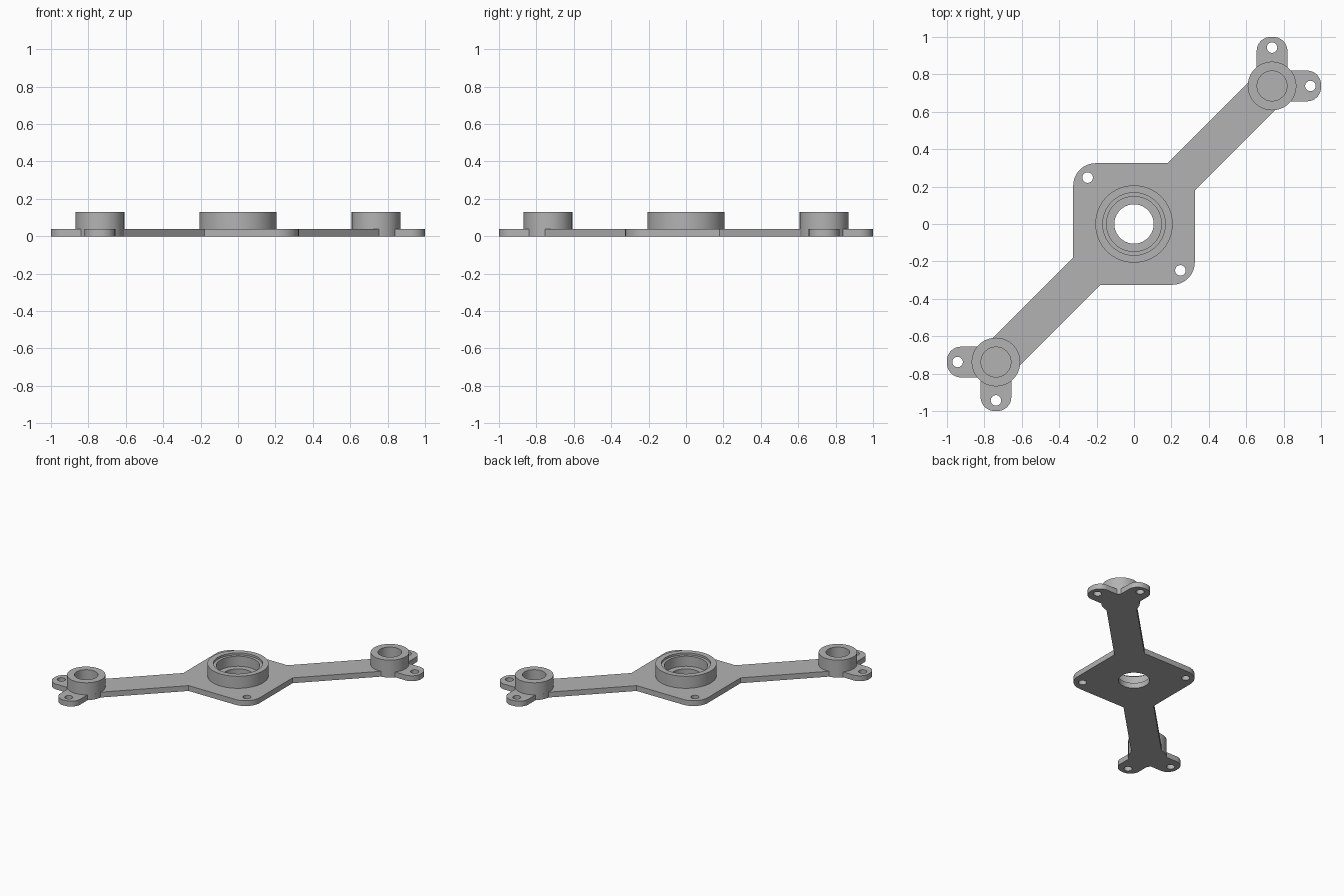
import bpy, bmesh, math

cube = bpy.data.objects.get("Cube")
if cube:
    bpy.data.objects.remove(cube, do_unlink=True)

GREY = (0.45, 0.45, 0.45, 1.0)
mat = bpy.data.materials.new("Plain grey")
mat.use_nodes = True
mat.diffuse_color = GREY
mat.node_tree.nodes["Principled BSDF"].inputs["Base Color"].default_value = GREY

THICK = 0.04      # base plate thickness
TOP = 0.13        # height of the bosses
HALF = 0.325      # half width of the centre square
C = 0.738         # end boss centre, on the diagonal
R_BOSS = 0.13
TAB = 0.082       # half width of a screw tab


def arc(cx, cy, r, a0, a1, n=12):
    """Points on an arc, angles in degrees."""
    angles = [math.radians(a0 + (a1 - a0) * i / n) for i in range(n + 1)]
    return [(cx + r * math.cos(a), cy + r * math.sin(a)) for a in angles]


def circle(cx, cy, r, n=32):
    return arc(cx, cy, r, 0, 360, n)[:-1]


def finish(obj):
    """Smooth the curved walls and keep the edges sharp."""
    bpy.ops.object.select_all(action='DESELECT')
    obj.select_set(True)
    bpy.context.view_layer.objects.active = obj
    if obj.type == 'CURVE':
        bpy.ops.object.convert(target='MESH')
        obj = bpy.context.view_layer.objects.active
    bm = bmesh.new()
    bm.from_mesh(obj.data)
    bmesh.ops.remove_doubles(bm, verts=bm.verts, dist=1e-5)
    bmesh.ops.recalc_face_normals(bm, faces=bm.faces)
    bm.to_mesh(obj.data)
    bm.free()
    obj.data.materials.clear()
    obj.data.materials.append(mat)
    bpy.ops.object.shade_smooth_by_angle(angle=math.radians(30))


def extruded_plate(name, loops, height):
    """Flat plate from an outer loop followed by hole loops."""
    curve = bpy.data.curves.new(name, 'CURVE')
    curve.dimensions = '2D'
    curve.fill_mode = 'BOTH'
    curve.extrude = height / 2
    for loop in loops:
        spline = curve.splines.new('POLY')
        spline.points.add(len(loop) - 1)
        for p, (x, y) in zip(spline.points, loop):
            p.co = (x, y, 0, 1)
        spline.use_cyclic_u = True
    obj = bpy.data.objects.new(name, curve)
    obj.location.z = height / 2
    bpy.context.collection.objects.link(obj)
    finish(obj)


def lathed_ring(name, profile, x, y, steps=64):
    """Closed (radius, z) profile turned round the z axis."""
    bm = bmesh.new()
    verts = [bm.verts.new((r, 0, z)) for r, z in profile]
    edges = [bm.edges.new((v, verts[i - 1])) for i, v in enumerate(verts)]
    bmesh.ops.spin(bm, geom=verts + edges, cent=(0, 0, 0), axis=(0, 0, 1),
                   angle=math.tau, steps=steps)
    mesh = bpy.data.meshes.new(name)
    bm.to_mesh(mesh)
    bm.free()
    obj = bpy.data.objects.new(name, mesh)
    obj.location = (x, y, 0)
    bpy.context.collection.objects.link(obj)
    finish(obj)


# Half of the plate outline, clockwise: square corner, arm, boss and two tabs
tab_a = math.degrees(math.acos(TAB / R_BOSS))       # where a tab leaves the boss
arm_a = 225 - math.degrees(math.asin(0.1025 / R_BOSS))  # where the arm meets it
r = 0.075
out = 1.0 - r
d = TAB - r
half = (arc(-HALF + 0.12, HALF - 0.12, 0.12, 180, 90)
        + [(HALF - 0.145, HALF)]
        + arc(C, C, R_BOSS, arm_a, 180 - tab_a)
        + arc(C - d, out, r, 180, 90) + arc(C + d, out, r, 90, 0)
        + arc(C, C, R_BOSS, tab_a, 90 - tab_a, 4)
        + arc(out, C + d, r, 90, 0) + arc(out, C - d, r, 0, -90)
        + arc(C, C, R_BOSS, tab_a - 90, 90 - arm_a)
        + [(HALF, HALF - 0.145)])
outline = half + [(-x, -y) for x, y in half]

# Centre bore and screw holes
holes = [circle(0, 0, 0.105, 64)]
for s in (1, -1):
    for x, y in ((-0.248, 0.248), (C, 0.943), (0.943, C)):
        holes.append(circle(s * x, s * y, 0.028))
extruded_plate("base_plate", [outline] + holes, THICK)

# Stepped centre housing, seated slightly into the plate
SEAT = THICK - 0.01
lathed_ring("centre_housing",
            [(0.207, SEAT), (0.207, TOP), (0.167, TOP), (0.167, TOP - 0.015),
             (0.147, TOP - 0.015), (0.147, SEAT)], 0, 0)

# Blind bosses at the arm ends
for s, side in ((1, "left"), (-1, "right")):
    lathed_ring(side + "_end_boss",
                [(R_BOSS, SEAT), (R_BOSS, TOP), (0.08, TOP), (0.08, SEAT)],
                s * C, s * C)
